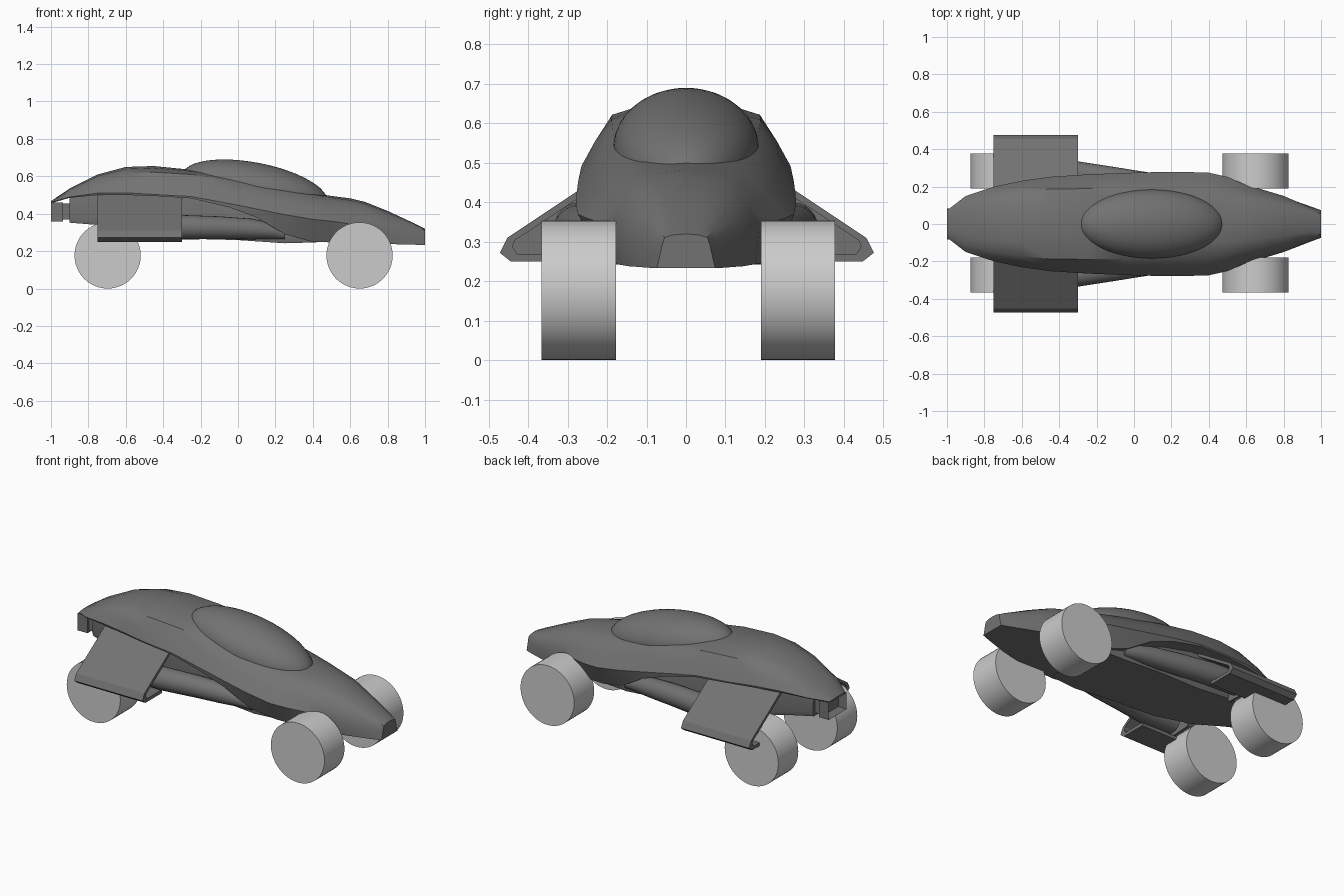
import bpy, bmesh, math
from mathutils import Matrix

if "Cube" in bpy.data.objects:
    bpy.data.objects.remove(bpy.data.objects["Cube"])


def paint(name, v):
    m = bpy.data.materials.new(name)
    m.diffuse_color = (v, v, v, 1)
    m.use_nodes = True
    m.node_tree.nodes["Principled BSDF"].inputs["Base Color"].default_value = m.diffuse_color
    return m


DARK = paint("dark_paint", .17)
RUBBER = paint("wheel_grey", .55)


def finish(name, bm, angle=None, mat=DARK):
    bmesh.ops.recalc_face_normals(bm, faces=bm.faces)
    me = bpy.data.meshes.new(name)
    bm.to_mesh(me)
    bm.free()
    me.materials.append(mat)
    ob = bpy.data.objects.new(name, me)
    bpy.context.collection.objects.link(ob)
    if angle:
        bpy.ops.object.select_all(action='DESELECT')
        bpy.context.view_layer.objects.active = ob
        ob.select_set(True)
        bpy.ops.object.shade_smooth_by_angle(angle=math.radians(angle))
    return ob


def loft(name, rings, angle=None):
    bm = bmesh.new()
    vs = [[bm.verts.new(p) for p in r] for r in rings]
    n = len(vs[0])
    for a, b in zip(vs, vs[1:]):
        for i in range(n):
            j = (i + 1) % n
            bm.faces.new((a[i], a[j], b[j], b[i]))
    bm.faces.new(vs[0])
    bm.faces.new(vs[-1])
    return finish(name, bm, angle)


def mirrored(x, half):
    """Close a half section (y >= 0, first point on the centre line)."""
    return [(x, y, z) for y, z in half] + [(x, -y, z) for y, z in reversed(half[1:])]


def box(name, x0, x1, w, z0, z1, open_back=False):
    bm = bmesh.new()
    bmesh.ops.create_cube(bm, size=1, matrix=Matrix.Translation(((x0 + x1) / 2, 0, (z0 + z1) / 2))
                          @ Matrix.Diagonal((x1 - x0, 2 * w, z1 - z0, 1)))
    if open_back:
        bm.normal_update()
        back = [f for f in bm.faces if f.normal.x < -0.9]
        bmesh.ops.inset_region(bm, faces=back, thickness=0.014)
        bmesh.ops.translate(bm, vec=(0.045, 0, 0), verts=back[0].verts)
    return finish(name, bm)


# Body shell: x, ridge z, shoulder y z, waist y z, lower edge y z
stations = [
    (1.00, .320, .054, .311, .064, .275, .074, .234),
    (.95, .345, .068, .332, .086, .280, .092, .234),
    (.80, .415, .105, .388, .150, .310, .145, .238),
    (.68, .463, .130, .432, .186, .335, .175, .243),
    (.60, .482, .142, .448, .208, .345, .185, .245),
    (.50, .495, .158, .468, .252, .360, .200, .247),
    (.40, .510, .168, .488, .274, .370, .210, .249),
    (.25, .545, .174, .520, .279, .395, .245, .290),
    (.10, .580, .180, .550, .277, .425, .266, .380),
    (-.05, .605, .185, .580, .273, .455, .271, .435),
    (-.25, .635, .189, .610, .265, .492, .264, .482),
    (-.45, .655, .187, .622, .252, .503, .250, .495),
    (-.60, .650, .172, .615, .231, .512, .226, .500),
    (-.75, .610, .148, .582, .199, .510, .196, .500),
    (-.90, .535, .112, .518, .150, .490, .146, .485),
    (-1.0, .467, .055, .465, .072, .462, .068, .456),
]
shell = []
for x, zt, ys, zs, w, zw, yl, zl in stations:
    d = 0.03 * (zs - zw)
    shell.append(mirrored(x, [(0, zt), (ys * .6, zt - .3 * (zt - zs)), (ys, zs),
                              ((ys + w) / 2 + d, (zs + zw) / 2 + d), (w, zw), (yl, zl)]))
loft("body_shell", shell, 35)

# Lower core under the shell
core = [(.42, .205, .247, .35), (.25, .215, .242, .38), (0, .21, .259, .45), (-.3, .20, .267, .52),
        (-.55, .18, .300, .53), (-.75, .14, .340, .53), (-.90, .09, .352, .50)]
loft("lower_core", [mirrored(x, [(0, z1), (w * .9, z1), (w, z0 + .03), (w - .01, z0), (0.02, z0)])
                    for x, w, z0, z1 in core], 30)

# Cockpit canopy, tilted toward the nose
bm = bmesh.new()
bmesh.ops.create_uvsphere(bm, u_segments=48, v_segments=24, radius=1,
                          matrix=Matrix.Translation((.09, 0, .535)) @ Matrix.Rotation(math.radians(11), 4, 'Y')
                          @ Matrix.Diagonal((.395, .185, .138, 1)))
finish("canopy", bm, 60)

# Side pods and air ducts, each duct blocked by an inner panel
pod = [(.25, .20, .292, .03), (.18, .208, .308, .043), (.07, .222, .318, .055), (-.1, .243, .325, .061),
       (-.3, .27, .328, .065), (-.5, .27, .335, .065)]
duct = [(.17, .50), (.455, .31), (.474, .272), (.446, .25), (.29, .25), (.29, .27),
        (.43, .269), (.442, .288), (.436, .303), (.17, .48)]
panel = [(.17, .49), (.445, .306), (.445, .262), (.17, .275)]
for side, s in (("left", 1), ("right", -1)):
    rings = []
    for x, y, z, r in pod:
        rings.append([(x, s * y + r * math.cos(a), z + r * math.sin(a))
                      for a in (math.tau * i / 24 for i in range(24))])
    loft("side_pod_" + side, rings, 50)
    for name, outline, ends in (("air_duct_", duct, (-.3, -.75)), ("duct_panel_", panel, (-.52, -.53))):
        loft(name + side, [[(x, s * y + .002, z) for y, z in outline] for x in ends])

# Tail: neck and hollow exhaust frame
box("tail_neck", -.945, -.88, .07, .37, .455)
box("exhaust_frame", -1, -.935, .083, .358, .46, open_back=True)

# Wheels
for end, x in (("front", .65), ("rear", -.697)):
    for side, s in (("left", 1), ("right", -1)):
        bm = bmesh.new()
        bmesh.ops.create_cone(bm, cap_ends=True, segments=48, radius1=.177, radius2=.177, depth=.188,
                              matrix=Matrix.Translation((x, s * .278 + .006, .177))
                              @ Matrix.Rotation(math.pi / 2, 4, 'X'))
        finish(f"wheel_{end}_{side}", bm, 30, RUBBER)
